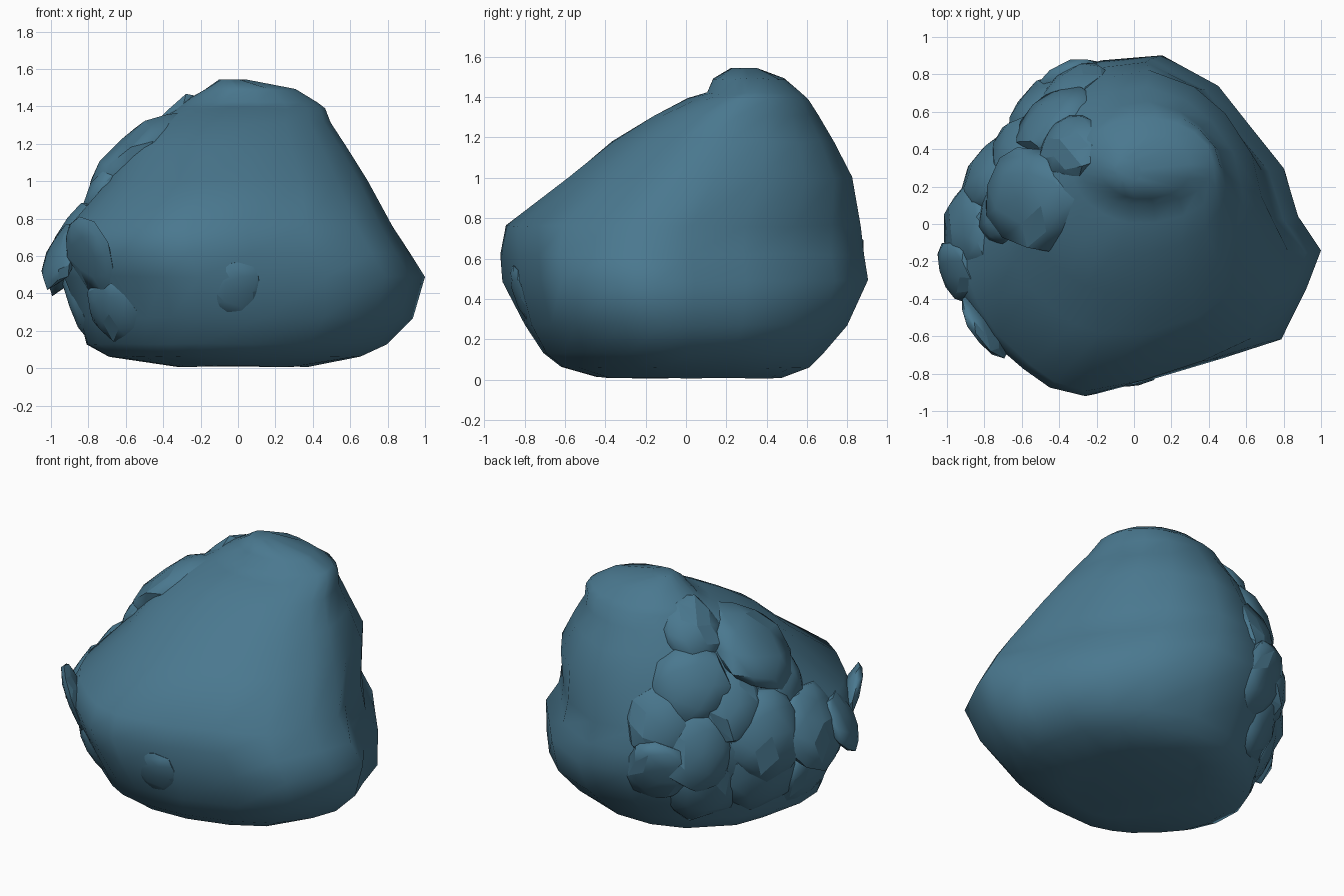
import bpy, bmesh, math, random
from mathutils import Vector
from mathutils.bvhtree import BVHTree

random.seed(4)
cube = bpy.data.objects.get("Cube")
if cube:
    bpy.data.objects.remove(cube, do_unlink=True)

# One slate blue stone colour
stone = bpy.data.materials.new("slate_blue_stone")
stone.use_nodes = True
colour = (0.068, 0.188, 0.275, 1)
stone.diffuse_color = colour
bsdf = stone.node_tree.nodes["Principled BSDF"]
bsdf.inputs["Base Color"].default_value = colour
bsdf.inputs["Roughness"].default_value = 0.9


def finish(name, bm, angle):
    bmesh.ops.recalc_face_normals(bm, faces=bm.faces)
    mesh = bpy.data.meshes.new(name)
    bm.to_mesh(mesh)
    bm.free()
    mesh.materials.append(stone)
    ob = bpy.data.objects.new(name, mesh)
    bpy.context.collection.objects.link(ob)
    bpy.ops.object.select_all(action="DESELECT")
    ob.select_set(True)
    bpy.context.view_layer.objects.active = ob
    bpy.ops.object.shade_smooth_by_angle(angle=math.radians(angle))


# Plan outline, counter-clockwise, filling a square of -1 to 1
OUTLINE = [(1, -.16), (.87, .04), (.79, .32), (.6, .57), (.43, .8), (.12, .98),
           (-.23, 1), (-.52, .86), (-.66, .68), (-.82, .52), (-.93, .26),
           (-.98, 0), (-1, -.27), (-.92, -.48), (-.8, -.66), (-.6, -.84),
           (-.45, -.95), (-.25, -1), (.1, -.9), (.45, -.79), (.78, -.68), (.92, -.38)]

# Levels of the main mass: height, x range, y range
LEVELS = [(.01, -.33, .38, -.45, .48), (.06, -.7, .66, -.63, .62),
          (.13, -.82, .8, -.72, .69), (.27, -.86, .94, -.81, .81),
          (.49, -.93, 1, -.91, .92), (.62, -.97, .92, -.92, .9),
          (.76, -.91, .83, -.9, .88), (1, -.71, .7, -.6, .83),
          (1.18, -.6, .59, -.38, .74), (1.31, -.46, .5, -.17, .66),
          (1.39, -.33, .47, 0, .61), (1.42, -.3, .43, .1, .57),
          (1.49, -.18, .31, .13, .49), (1.54, -.1, .04, .22, .36)]

bm = bmesh.new()
rings = []
for z, x0, x1, y0, y1 in LEVELS:
    ring = []
    # The plan is roundest near the top and the foot
    top = .8 * max(0, min(1, (z - .65) / .3))
    foot = .6 * max(0, min(1, (.5 - z) / .3))
    for u, v in OUTLINE:
        # The cracked back corner is set in behind its slabs
        cracked = max(0, min(1, (v - u - .95) * 2.5)) if .1 < z < 1.35 else 0
        p = Vector((u, v))
        p = p.lerp(p.normalized(), max(top, foot)) * (1 - .07 * cracked)
        x = (x0 + x1) / 2 + p.x * (x1 - x0) / 2
        y = (y0 + y1) / 2 + p.y * (y1 - y0) / 2
        ring.append(bm.verts.new((x, y, z + random.uniform(-.005, .005))))
    rings.append(ring)
n = len(OUTLINE)
for low, high in zip(rings, rings[1:]):
    for i in range(n):
        j = (i + 1) % n
        bm.faces.new((low[i], low[j], high[j], high[i]))
bm.faces.new(rings[0][::-1])
bm.faces.new(rings[-1])
bmesh.ops.recalc_face_normals(bm, faces=bm.faces)
surface = BVHTree.FromBMesh(bm)
finish("rock_body", bm, 60)


def slab(name, near, radius, thick, jitter=.1):
    """Flat faceted lump lying half sunk against the nearest body surface."""
    spot, normal, _, _ = surface.find_nearest(Vector(near))
    turn = normal.to_track_quat("Z", "Y")
    bm = bmesh.new()
    bmesh.ops.create_icosphere(bm, subdivisions=2, radius=1)
    for v in bm.verts:
        p = v.co * (1 + random.uniform(-jitter, jitter))
        p = Vector((p.x * radius, p.y * radius * 1.1, p.z * thick))
        v.co = spot - normal * thick * .5 + turn @ p
    hull = bmesh.ops.convex_hull(bm, input=bm.verts[:])
    loose = {g for g in hull["geom_interior"] + hull["geom_unused"]
             if isinstance(g, bmesh.types.BMVert)}
    bmesh.ops.delete(bm, geom=list(loose), context="VERTS")
    finish(name, bm, 50)


# Slabs covering the cracked back corner: x, y, z, radius, thickness
SLABS = [(-.57, .14, 1.17, .28, .12), (-.36, .43, 1.31, .2, .1),
         (-.46, .6, 1.03, .24, .13), (-.73, .46, .93, .21, .14),
         (-.62, .7, .66, .24, .13), (-.6, .66, .31, .24, .13),
         (-.82, .32, .7, .26, .13), (-.95, -.02, .68, .24, .1),
         (-.86, .34, .36, .25, .12), (-.9, -.06, .33, .22, .07),
         (-.38, .82, .45, .22, .1), (-.36, .78, .82, .22, .11),
         (-.7, .1, .95, .2, .1)]
for i, (x, y, z, r, t) in enumerate(SLABS):
    slab(f"corner_slab_{i + 1}", (x, y, z), r, t)

# Worn lumps along the lower front
slab("front_lip", (0, -.85, .4), .15, .04)
slab("front_corner_foot", (-.72, -.6, .27), .18, .07)
slab("front_corner_knob", (-.8, -.55, .6), .2, .05)
slab("side_knob", (-.97, -.27, .62), .18, .06)
